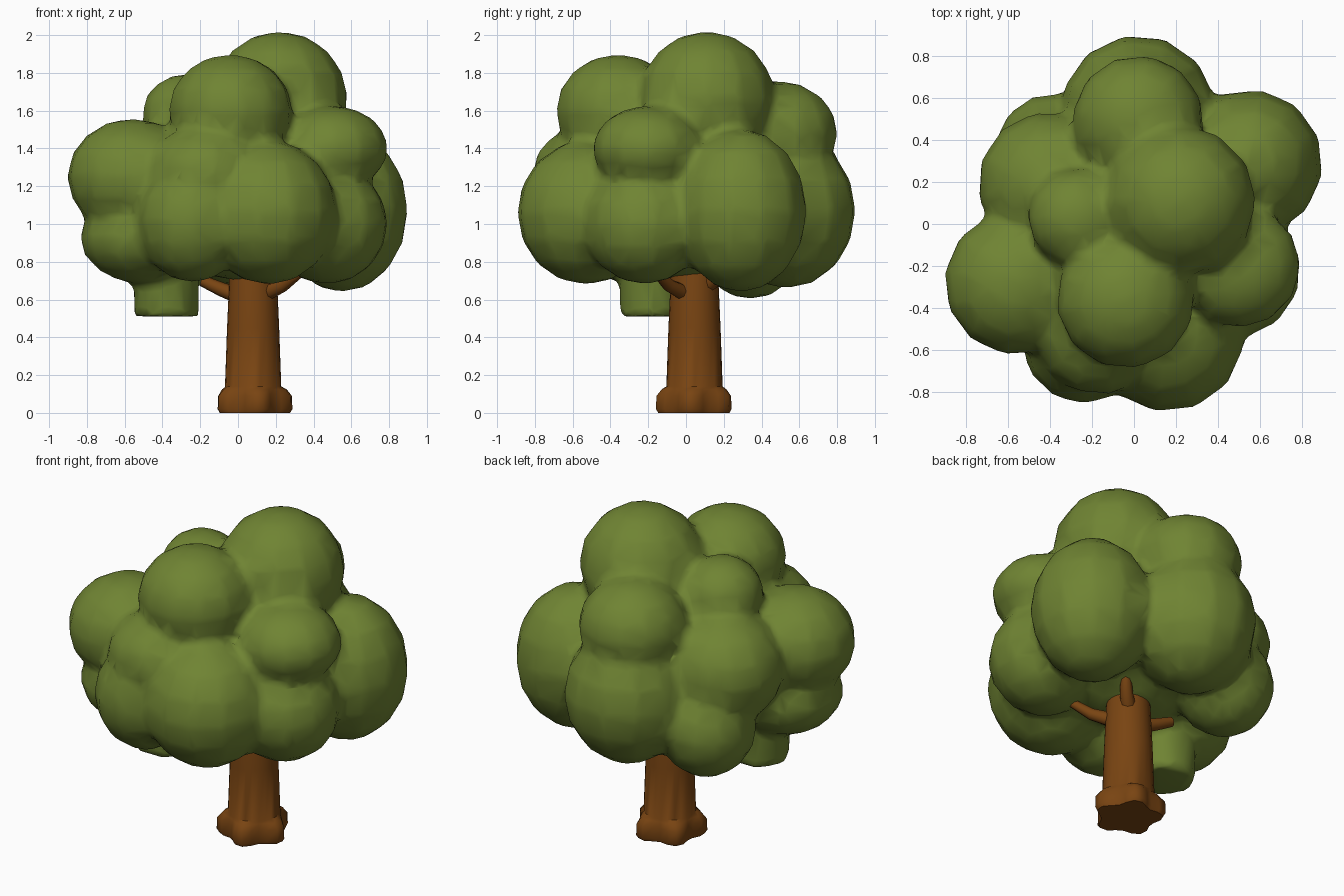
import bpy, bmesh, math
from mathutils import Matrix, Vector

if "Cube" in bpy.data.objects:
    bpy.data.objects.remove(bpy.data.objects["Cube"])


def material(name, rgb):
    m = bpy.data.materials.new(name)
    m.diffuse_color = (*rgb, 1)
    m.use_nodes = True
    m.node_tree.nodes["Principled BSDF"].inputs["Base Color"].default_value = m.diffuse_color
    return m


leaf_green = material("leaf green", (0.16, 0.23, 0.033))
bark_brown = material("bark brown", (0.19, 0.058, 0.006))


def add_object(name, bm, mat):
    bmesh.ops.recalc_face_normals(bm, faces=bm.faces)
    me = bpy.data.meshes.new(name)
    bm.to_mesh(me)
    bm.free()
    me.materials.append(mat)
    ob = bpy.data.objects.new(name, me)
    bpy.context.collection.objects.link(ob)
    for p in me.polygons:
        p.use_smooth = True
    return ob


# Leaf clumps: centre x, y, z, then radius across and radius up
clumps = [
    (0.22, 0.11, 1.66, 0.355, 0.35),     # crown
    (-0.04, -0.36, 1.60, 0.325, 0.29),   # upper front
    (0.02, 0.49, 1.48, 0.31, 0.27),      # upper back
    (-0.27, 0.03, 1.58, 0.235, 0.21),    # upper left
    (0.02, 0.53, 1.07, 0.365, 0.40),     # back
    (0.55, 0.29, 1.07, 0.345, 0.42),     # right back
    (0.50, -0.20, 1.40, 0.29, 0.22),     # right, upper
    (0.47, -0.22, 1.00, 0.32, 0.31),     # right, lower
    (0.16, -0.53, 1.06, 0.36, 0.37),     # front right
    (-0.24, -0.56, 1.02, 0.29, 0.32),    # front left
    (-0.17, -0.50, 1.27, 0.31, 0.25),    # front filler
    (-0.56, -0.28, 1.25, 0.34, 0.30),    # left
    (-0.50, -0.26, 0.93, 0.33, 0.24),    # left, lower
    (-0.40, 0.19, 1.22, 0.34, 0.32),     # left back
    (-0.38, 0.34, 0.90, 0.28, 0.29),     # left back, lower
    (0.02, 0.00, 1.17, 0.52, 0.46),      # core
]
bm = bmesh.new()
for i, (x, y, z, r, h) in enumerate(clumps):
    mat = (Matrix.Translation((x, y, z)) @ Matrix.Rotation(i * 0.7, 4, 'Z')
           @ Matrix.Diagonal((r * 1.03, r * 1.03, h * 1.03, 1)))
    bmesh.ops.create_uvsphere(bm, u_segments=12, v_segments=8, radius=1, matrix=mat)
# Low hanging clump with a flat underside
bmesh.ops.create_cone(bm, cap_ends=True, segments=12, radius1=0.175, radius2=0.175,
                      depth=0.5, matrix=Matrix.Translation((-0.38, -0.18, 0.76)))
canopy = add_object("canopy", bm, leaf_green)

# Fuse the clumps, soften the creases, and bring the facets back
fuse = canopy.modifiers.new("fuse", 'REMESH')
fuse.mode = 'VOXEL'
fuse.voxel_size = 0.03
fuse.use_smooth_shade = True
soften = canopy.modifiers.new("soften", 'SMOOTH')
soften.factor = 0.5
soften.iterations = 4
facet = canopy.modifiers.new("facet", 'DECIMATE')
facet.ratio = 0.15

# Trunk: stacked rings, with root lobes at the foot (height, radius, lobe depth)
cx, cy, sides = 0.08, 0.045, 24
bm = bmesh.new()
rings = []
for z, r, lobe in [(0, 0.175, 0.025), (0.02, 0.185, 0.028), (0.09, 0.182, 0.028),
                   (0.125, 0.165, 0.015), (0.14, 0.149, 0), (0.45, 0.138, 0),
                   (0.74, 0.125, 0), (0.95, 0.10, 0)]:
    ring = []
    for k in range(sides):
        a = math.tau * k / sides
        rr = r + lobe * math.cos(5 * a + 0.6)
        ring.append(bm.verts.new((cx + rr * math.cos(a), cy + rr * math.sin(a), z)))
    rings.append(ring)
for lo, hi in zip(rings, rings[1:]):
    for k in range(sides):
        j = (k + 1) % sides
        bm.faces.new((lo[k], lo[j], hi[j], hi[k]))
bm.faces.new(rings[0][::-1])
bm.faces.new(rings[-1])
trunk = add_object("trunk", bm, bark_brown)


# Branches: short tapered limbs bent upwards
def branch(name, points, r0, r1):
    bm = bmesh.new()
    rings = []
    pts = [Vector(p) for p in points]
    for i, p in enumerate(pts):
        d = pts[min(i + 1, len(pts) - 1)] - pts[max(i - 1, 0)]
        q = d.to_track_quat('Z', 'Y')
        r = r0 + (r1 - r0) * i / (len(pts) - 1)
        rings.append([bm.verts.new(p + q @ Vector((r * math.cos(a), r * math.sin(a), 0)))
                      for a in (math.tau * k / 8 for k in range(8))])
    for lo, hi in zip(rings, rings[1:]):
        for k in range(8):
            j = (k + 1) % 8
            bm.faces.new((lo[k], lo[j], hi[j], hi[k]))
    bm.faces.new(rings[0][::-1])
    bm.faces.new(rings[-1])
    return add_object(name, bm, bark_brown)


limbs = [
    branch("left_branch", [(0.03, 0.05, 0.61), (-0.09, 0.08, 0.655), (-0.19, 0.10, 0.70)], 0.045, 0.03),
    branch("right_branch", [(0.14, 0.0, 0.63), (0.24, -0.09, 0.675), (0.34, -0.16, 0.75)], 0.045, 0.025),
    branch("back_branch", [(0.12, 0.10, 0.66), (0.19, 0.16, 0.72), (0.22, 0.19, 0.82)], 0.045, 0.03),
]

# Crisp edges where the bark turns sharply
bpy.ops.object.select_all(action='DESELECT')
for ob in [trunk] + limbs:
    ob.select_set(True)
bpy.context.view_layer.objects.active = trunk
bpy.ops.object.shade_smooth_by_angle(angle=math.radians(50))
